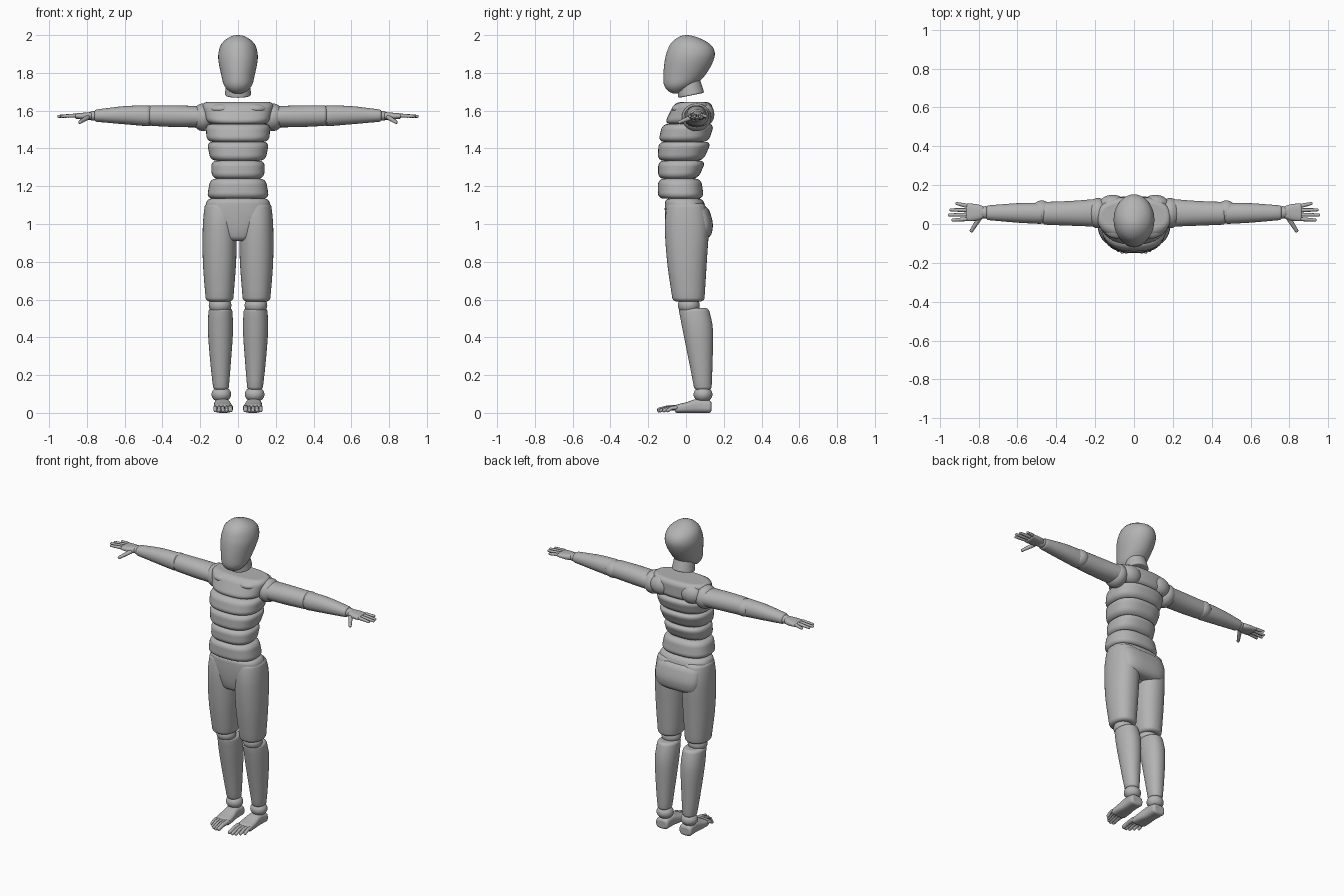
import bpy
import bmesh
from math import sin, cos, pi, copysign
from mathutils import Matrix, Vector

if "Cube" in bpy.data.objects:
    bpy.data.objects.remove(bpy.data.objects["Cube"], do_unlink=True)

grey = bpy.data.materials.new("matte_grey")
grey.use_nodes = True
grey.diffuse_color = (0.45, 0.45, 0.45, 1)
grey.node_tree.nodes["Principled BSDF"].inputs["Base Color"].default_value = grey.diffuse_color


def finish(name, bm, mirrored):
    """Turn a bmesh into a smooth grey object, optionally paired across x."""
    bmesh.ops.recalc_face_normals(bm, faces=bm.faces)
    mesh = bpy.data.meshes.new(name)
    bm.to_mesh(mesh)
    bm.free()
    mesh.materials.append(grey)
    for face in mesh.polygons:
        face.use_smooth = len(face.vertices) <= 4
    obj = bpy.data.objects.new(name, mesh)
    bpy.context.collection.objects.link(obj)
    if mirrored:
        mirror = obj.modifiers.new("other_side", "MIRROR")
        mirror.use_mirror_merge = False
    return obj


def sample(keys, t):
    """Smooth interpolation of the cross-section keys at position t."""
    last = len(keys) - 1
    i = 0
    while i < last - 1 and t > keys[i + 1][0]:
        i += 1

    def slope(k, c):
        a, b = keys[max(k - 1, 0)], keys[min(k + 1, last)]
        return (b[c] - a[c]) / (b[0] - a[0])

    start, end = keys[i], keys[i + 1]
    span = end[0] - start[0]
    s = (t - start[0]) / span
    ease = s * s * (3 - 2 * s)
    return [start[c] * (1 - ease) + end[c] * ease
            + span * s * (1 - s) * ((1 - s) * slope(i, c) - s * slope(i + 1, c))
            for c in range(1, 5)]


def loft_mesh(bm, keys, axis, rim, power, sides, matrix=None):
    """Rounded-end loft; each key is (position, centre, half width, low, high)."""
    first, final = keys[0][0], keys[-1][0]
    steps, middle = 6, 12
    arc = [k / steps * pi / 2 for k in range(steps + 1)]
    stations = [(first + rim * (1 - cos(a)), rim * (1 - sin(a))) for a in arc]
    inner = final - first - 2 * rim
    stations += [(first + rim + inner * k / middle, 0) for k in range(1, middle)]
    stations += [(final - rim * (1 - cos(a)), rim * (1 - sin(a))) for a in reversed(arc)]
    rings = []
    for t, inset in stations:
        centre, half, low, high = sample(keys, t)
        ru = max(half - inset, 0.002)
        rv = max((high - low) / 2 - inset, 0.002)
        ring = []
        for k in range(sides):
            a = 2 * pi * k / sides
            u = centre + ru * copysign(abs(cos(a)) ** (2 / power), cos(a))
            v = (low + high) / 2 + rv * copysign(abs(sin(a)) ** (2 / power), sin(a))
            point = Vector({"X": (t, u, v), "Y": (u, t, v), "Z": (u, v, t)}[axis])
            ring.append(bm.verts.new(matrix @ point if matrix else point))
        rings.append(ring)
    for a, b in zip(rings, rings[1:]):
        for k in range(sides):
            n = (k + 1) % sides
            bm.faces.new((a[k], a[n], b[n], b[k]))
    bm.faces.new(rings[0])
    bm.faces.new(rings[-1])


def loft(name, keys, axis="Z", rim=0.02, power=2.3, mirrored=False):
    bm = bmesh.new()
    loft_mesh(bm, keys, axis, rim, power, 40)
    return finish(name, bm, mirrored)


def ball(name, centre, size):
    bm = bmesh.new()
    place = Matrix.Translation(centre) @ Matrix.Diagonal((*size, 1))
    bmesh.ops.create_uvsphere(bm, u_segments=28, v_segments=18, radius=1, matrix=place)
    return finish(name, bm, True)


def digit(name, points, radius):
    """A finger or toe made of rounded bones that taper toward the tip."""
    bm = bmesh.new()
    for i, (a, b) in enumerate(zip(points, points[1:])):
        a, b = Vector(a), Vector(b)
        r = radius * (1 - i * 0.1)
        reach = (b - a).length + r * 0.5
        place = Matrix.Translation(a) @ (b - a).to_track_quat("Z", "Y").to_matrix().to_4x4()
        keys = [(-r * 0.5, 0, r, -r, r), (reach, 0, r * 0.9, -r * 0.9, r * 0.9)]
        loft_mesh(bm, keys, "Z", r * 0.7, 2, 12, place)
    return finish(name, bm, True)


# Head and tilted neck
loft("head", [(1.69, 0, .065, -.115, 0), (1.78, 0, .087, -.12, .095),
              (1.88, 0, .105, -.11, .15), (1.94, 0, .095, -.09, .14),
              (2, 0, .065, -.06, .07)], rim=0.06, power=2)
neck = loft("neck", [(-.04, 0, .07, -.07, .07), (.05, 0, .06, -.06, .06)], rim=0.008, power=2)
neck.location = (0, .02, 1.72)
neck.rotation_euler.x = 0.2

# Torso: stacked pads, each (name, bottom, top, widths, fronts, backs)
pads = [("chest", 1.53, 1.645, (.165, .195), (-.115, -.06), (.14, .14)),
        ("upper_ribs", 1.435, 1.53, (.165, .172), (-.147, -.125), (.12, .15)),
        ("lower_ribs", 1.335, 1.435, (.145, .165), (-.15, -.145), (.09, .135)),
        ("waist", 1.24, 1.335, (.138, .143), (-.148, -.147), (.065, .105)),
        ("belly", 1.135, 1.24, (.165, .147), (-.15, -.147), (.095, .08))]
for name, bottom, top, wide, front, back in pads:
    loft(name, [(bottom, 0, wide[0], front[0], back[0]), (top, 0, wide[1], front[1], back[1])],
         rim=0.03, power=2.5)

# Collar muscles and shoulder blades
ball("collar_pad", (.085, -.01, 1.61), (.075, .065, .032))
ball("shoulder_blade", (.11, .1, 1.58), (.07, .05, .06))

# Hips
loft("pelvis", [(.91, 0, .075, -.09, .06), (.97, 0, .11, -.105, .09),
                (1.05, 0, .172, -.112, .11), (1.135, 0, .165, -.112, .09)],
     rim=0.025, power=2.6)
loft("seat", [(.92, 0, .14, .02, .13), (1, 0, .155, .01, .142), (1.1, 0, .155, -.02, .115)],
     rim=0.035, power=2.8)

# Legs
loft("thigh", [(.59, .098, .072, -.07, .097), (.8, .098, .088, -.1, .11),
               (1, .096, .09, -.112, .12), (1.11, .09, .085, -.1, .1)],
     rim=0.02, power=2.2, mirrored=True)
ball("knee", (.095, .015, .57), (.06, .058, .05))
loft("shin", [(.12, .09, .04, .045, .135), (.25, .092, .053, .02, .14),
              (.45, .093, .067, -.02, .142), (.555, .093, .062, -.04, .12)],
     rim=0.018, power=2.1, mirrored=True)
ball("ankle", (.088, .09, .098), (.052, .05, .042))
loft("foot", [(-.06, .078, .05, 0, .042), (0, .08, .049, 0, .056),
              (.06, .083, .043, 0, .074), (.135, .085, .044, 0, .066)],
     axis="Y", rim=0.015, power=3, mirrored=True)

# Toes, largest on the inner side
for i, tip in enumerate((-.145, -.147, -.138, -.12, -.1)):
    x = .04 + i * .02
    r = .015 if i == 0 else .011
    digit("toe", [(x, -.05, .028), (x, (tip - .05) / 2, .026), (x, tip, r)], r)

# Arms
ball("shoulder", (.185, .056, 1.565), (.06, .078, .073))
loft("upper_arm", [(.18, .058, .072, 1.512, 1.622), (.32, .055, .064, 1.513, 1.628),
                   (.47, .055, .058, 1.52, 1.628)],
     axis="X", rim=0.015, power=2.1, mirrored=True)
ball("elbow", (.475, .062, 1.573), (.055, .059, .054))
loft("forearm", [(.47, .055, .055, 1.517, 1.628), (.6, .057, .05, 1.528, 1.624),
                 (.76, .058, .037, 1.542, 1.605)],
     axis="X", rim=0.012, power=2.1, mirrored=True)
ball("wrist", (.765, .06, 1.573), (.03, .032, .026))
loft("palm", [(.77, .06, .03, 1.552, 1.593), (.81, .06, .042, 1.552, 1.59),
              (.865, .06, .046, 1.558, 1.585)],
     axis="X", rim=0.01, power=2.6, mirrored=True)

# Fingers and thumb
for i, (x, y) in enumerate(((.935, .02), (.952, .046), (.945, .073), (.915, .106))):
    base, tip = Vector((.862, .025 + i * .023, 1.574)), Vector((x, y, 1.57))
    digit("finger", [base.lerp(tip, s) for s in (0, .45, .75, 1)], .0105)
root, end = Vector((.795, .03, 1.565)), Vector((.838, -.037, 1.538))
digit("thumb", [root.lerp(end, s) for s in (0, .45, .75, 1)], .0125)
